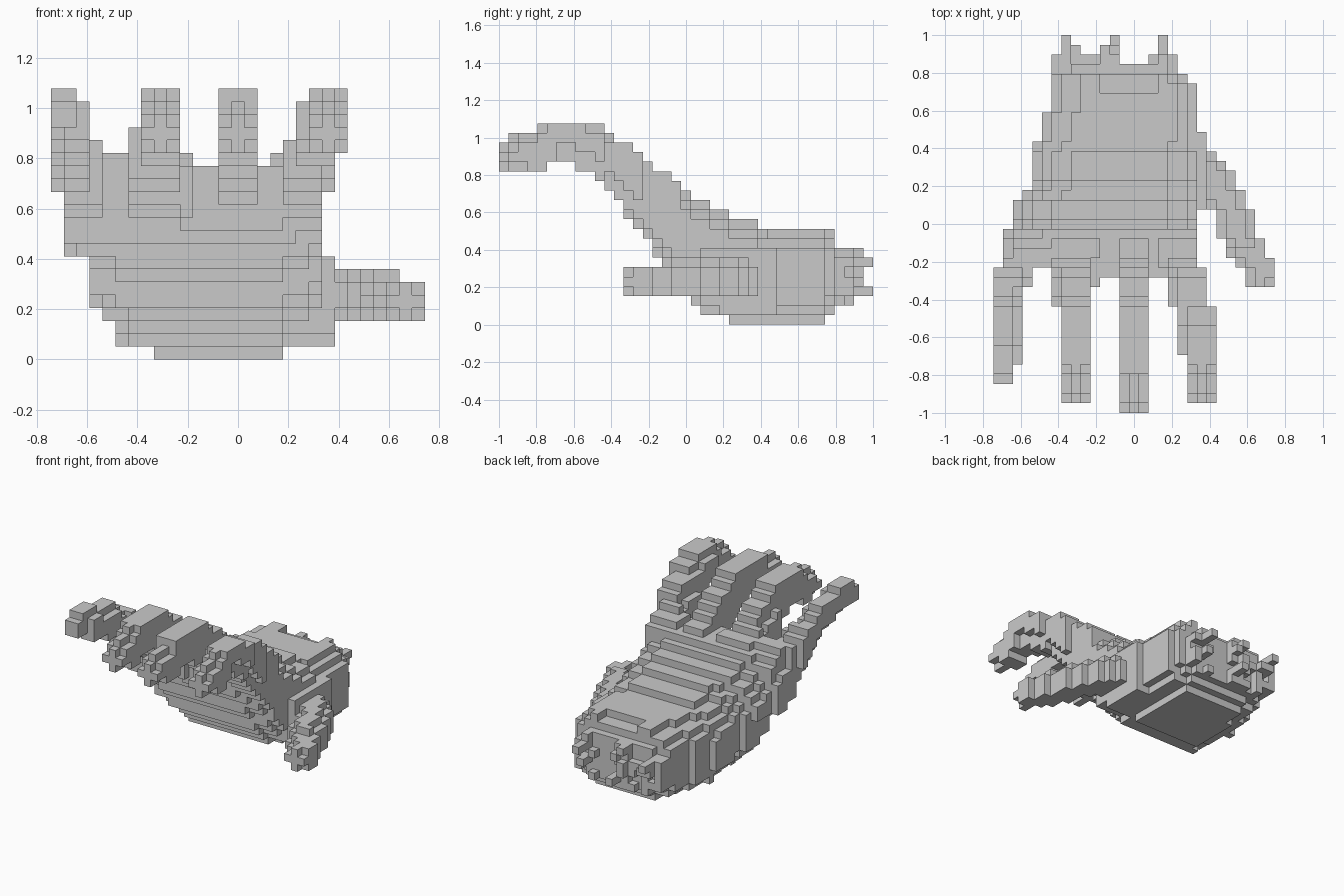
import bpy, bmesh, math, random

if "Cube" in bpy.data.objects:
    bpy.data.objects.remove(bpy.data.objects["Cube"])

V = 2 / 39            # size of one block
random.seed(4)
blocks = {}           # (i, j, k) -> part name

grey = bpy.data.materials.new("plain grey")
grey.diffuse_color = (0.59, 0.59, 0.59, 1)
grey.use_nodes = True
grey.node_tree.nodes["Principled BSDF"].inputs["Base Color"].default_value = grey.diffuse_color


def lerp(keys, j):
    """Value at row j along a short list of (row, value) keys."""
    if j <= keys[0][0]:
        return keys[0][1]
    for (a, va), (b, vb) in zip(keys, keys[1:]):
        if j <= b:
            return round(va + (vb - va) * (j - a) / (b - a))
    return keys[-1][1]


def fill(part, j, x0, x1, z0, z1, cuts=()):
    """Fill one cross-section slab; cuts are (right?, top?, depth) corner trims."""
    for i in range(x0, x1):
        for k in range(z0, z1):
            if any(i == (x1 - 1 if r else x0) and (k >= z1 - d if t else k < z0 + d)
                   for r, t, d in cuts):
                continue
            blocks.setdefault((i, j, k), part)


# Palm and wrist: rounded sections running from knuckles to wrist
LEFT = [(18, 1), (20, 2), (22, 3), (23, 4), (27, 4), (28, 5), (30, 5), (32, 6), (36, 6), (37, 7)]
RIGHT = [(15, 21), (33, 21), (34, 20), (35, 19), (36, 19), (38, 18)]
UNDER = [(14, 10), (15, 9), (16, 7), (17, 6), (18, 4), (19, 3), (20, 2), (21, 1),
         (23, 1), (24, 0), (33, 0), (34, 1), (35, 2), (38, 3)]
BACK = [(18, 15), (19, 14), (20, 13), (21, 13), (22, 12), (23, 12), (24, 11),
        (26, 11), (27, 10), (34, 10), (35, 8), (37, 8)]
for j in range(15, 38):
    x0, x1, z0, z1 = (lerp(t, j) for t in (LEFT, RIGHT, UNDER, BACK))
    cx, cz, hx, hz = (x0 + x1) / 2, (z0 + z1) / 2, (x1 - x0) / 2, (z1 - z0) / 2
    for i in range(x0, x1):
        for k in range(z0, z1):
            u, w = (i + .5 - cx) / hx, (k + .5 - cz) / hz
            p = 3.4 if u > 0 else 2.7
            if abs(u) ** p + abs(w) ** p > 1:
                continue
            # the outer edge rises away from the heel of the hand
            if (i < 3 and k < 8) or (i == 3 and k < 4) or (i == 4 and k < 3):
                continue
            if k == 0 and not 8 <= i < 18:
                continue
            # ragged cut end of the wrist
            if (j > 35 and 13 <= i <= 15) or (j > 32 and 11 <= i <= 16 and k > 8):
                continue
            if j == 37 and i not in (7, 8, 11, 12, 17, 18):
                continue
            keep = {36: .6, 37: .5}.get(j, 1)
            if random.random() < keep and (j < 37 or (i, j - 1, k) in blocks):
                blocks[i, j, k] = "palm"
for i, k in ((7, 6), (12, 3), (17, 6)):
    for j in (35, 36, 37, 38):
        blocks[i, j, k] = "palm"
fill("palm", 14, 10, 18, 10, 15)      # webs between the fingers
fill("palm", 13, 10, 11, 11, 15)

# Three long fingers: one arched side profile, stretched to each length
TOP = [(0, 19), (1, 20), (3, 20), (4, 21), (10, 21), (11, 20), (12, 19), (13, 19),
       (14, 18), (15, 17), (16, 16), (17, 16), (18, 15)]
BOTTOM = [(4, 16), (5, 17), (7, 17), (8, 16), (9, 16), (10, 15), (11, 14),
          (12, 13), (13, 12), (14, 11), (15, 10), (18, 10)]
FINGERS = {
    "ring_finger": (1, [(10, 7), (11, 6), (16, 6)], [(15, 10), (16, 11)]),
    "middle_finger": (0, [(0, 13)], [(0, 16)]),
    "index_finger": (1, [(5, 20), (6, 19), (10, 19), (11, 18), (14, 18), (15, 17)],
                     [(10, 23), (11, 22), (14, 22), (15, 21)]),
}
ALL_CORNERS = [(r, t, 1) for r in (0, 1) for t in (0, 1)]
for name, (tip, left, right) in FINGERS.items():
    for j in range(tip, 19):
        s = j if j >= 16 else math.ceil(16 - (16 - j) * 16 / (16 - tip))
        top = lerp(TOP, s)
        cuts = ALL_CORNERS if j < tip + 2 else [(0, 1, 1), (1, 1, 1)] if j < tip + 4 else []
        if name == "index_finger" and 5 < j < 15:
            cuts = cuts + [(0, 1, 1 if j < 11 else 2), (1, 0, 2)]
            if 8 < j < 12:
                top -= 1
        if name == "index_finger" and j == 15:
            cuts = [(0, 1, 1)]
        if name == "ring_finger" and 10 < j < 15:
            cuts = [(0, 1, 2)]
        fill(name, j, lerp(left, j), lerp(right, j), lerp(BOTTOM, s), top, cuts)

# Little finger: nearly straight, rising and leaning outwards
L_TOP = [(3, 20), (4, 21), (6, 21), (7, 20), (9, 20), (13, 18), (14, 17), (15, 16), (16, 16), (18, 14)]
L_BOTTOM = [(3, 18), (4, 18), (5, 17), (7, 17), (8, 16), (9, 16), (13, 12), (14, 11), (15, 9), (16, 8)]
L_LEFT = [(14, 0), (15, 1), (16, 2)]
L_RIGHT = [(4, 2), (5, 3), (12, 3), (13, 4), (14, 4), (15, 6)]
for j in range(3, 19):
    cuts = [(1, 1, 1), (0, 0, 2 if j > 9 else 1)] if 4 < j < 15 else []
    fill("little_finger", j, lerp(L_LEFT, j), lerp(L_RIGHT, j),
         lerp(L_BOTTOM, j), lerp(L_TOP, j), cuts)

# Thumb: low, splayed out to the right
T_LEFT = [(14, 26), (15, 25), (16, 24), (17, 24), (18, 23), (20, 23), (21, 22), (22, 21), (24, 19)]
T_RIGHT = [(15, 29), (16, 28), (17, 28), (18, 27), (20, 27), (21, 26), (22, 26),
           (23, 25), (24, 25), (25, 24), (26, 23), (27, 22)]
for j in range(13, 29):
    cuts = ALL_CORNERS if j == 13 else [(0, 0, 1), (0, 1, 1)] + ([(1, 1, 1)] if j > 16 else [])
    fill("thumb", j, lerp(T_LEFT, j), lerp(T_RIGHT, j), 3, 6 if j < 17 else 7, cuts)
    if j > 20:
        fill("thumb", j, 18, min(22, lerp(T_RIGHT, j)), 1 if j > 22 else 2, 8)


def build(part):
    """Skin only the exposed block sides of one part, then merge flat areas."""
    bm = bmesh.new()
    verts = {}

    def vert(p):
        if p not in verts:
            verts[p] = bm.verts.new(((p[0] - 14.5) * V, (p[1] - 19.5) * V, p[2] * V))
        return verts[p]

    for cell, owner in blocks.items():
        if owner != part:
            continue
        for axis in range(3):
            for side in (0, 1):
                near = list(cell)
                near[axis] += 2 * side - 1
                if tuple(near) in blocks:
                    continue
                b, c = (axis + 1) % 3, (axis + 2) % 3
                ring = []
                for db, dc in ((0, 0), (1, 0), (1, 1), (0, 1)):
                    p = list(cell)
                    p[axis] += side
                    p[b] += db
                    p[c] += dc
                    ring.append(vert(tuple(p)))
                bm.faces.new(ring if side else ring[::-1])
    bmesh.ops.dissolve_limit(bm, angle_limit=0.01, verts=bm.verts[:], edges=bm.edges[:])
    mesh = bpy.data.meshes.new(part)
    bm.to_mesh(mesh)
    bm.free()
    mesh.materials.append(grey)
    bpy.context.collection.objects.link(bpy.data.objects.new(part, mesh))


for part in ["palm", "thumb", "little_finger", *FINGERS]:
    build(part)
